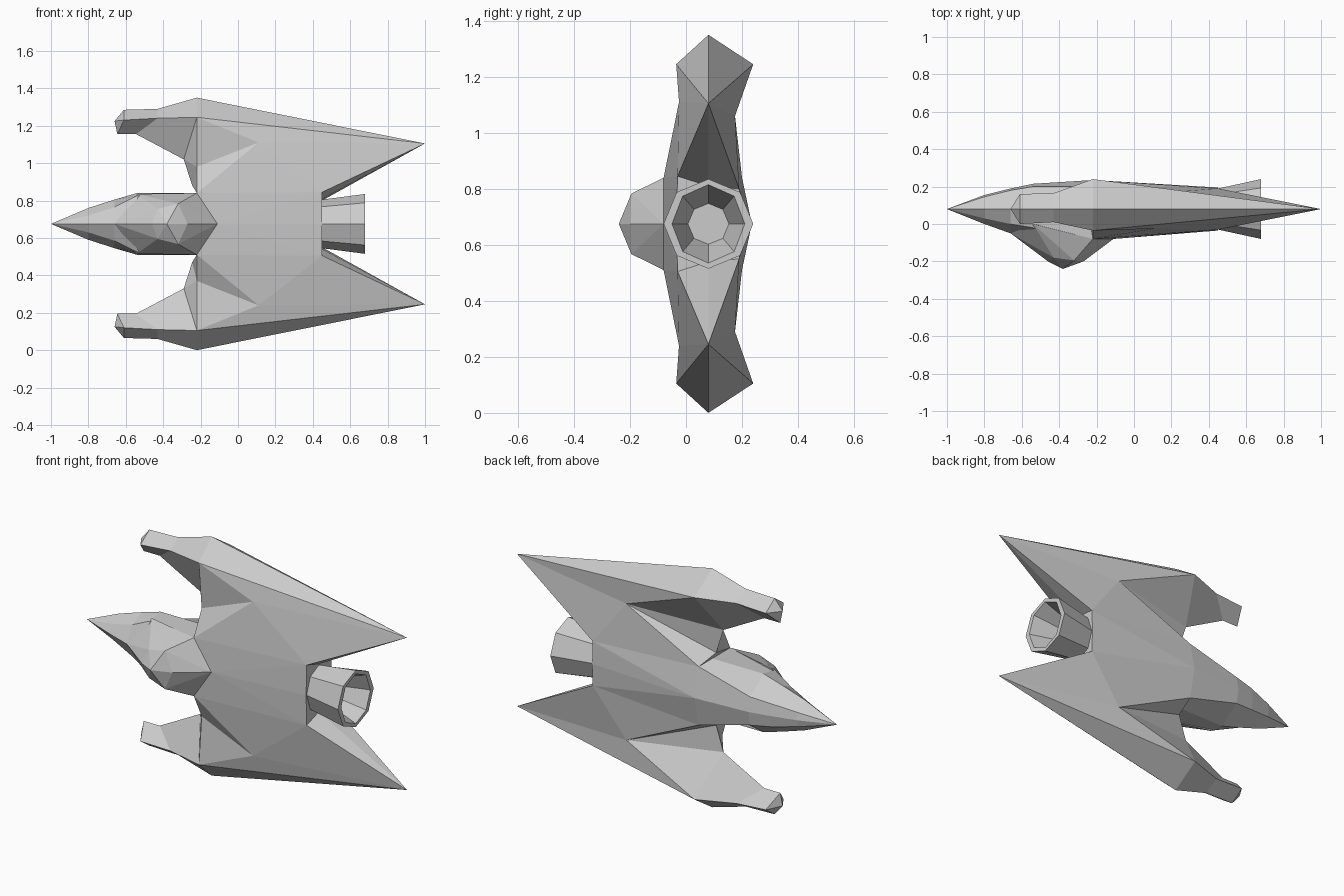
import bpy, bmesh, math

if "Cube" in bpy.data.objects:
    bpy.data.objects.remove(bpy.data.objects["Cube"])

MID = 0.675  # height of the mirror plane; all part coordinates are relative to it


def finish(name, bm, mirror=False):
    bmesh.ops.recalc_face_normals(bm, faces=bm.faces[:])
    me = bpy.data.meshes.new(name)
    bm.to_mesh(me)
    bm.free()
    ob = bpy.data.objects.new(name, me)
    ob.location.z = MID
    bpy.context.collection.objects.link(ob)
    if mirror:
        m = ob.modifiers.new("mirror", 'MIRROR')
        m.use_axis = (False, False, True)
        m.merge_threshold = 0.0005
    return ob


def named_mesh(name, points, faces):
    bm = bmesh.new()
    v = {k: bm.verts.new(p) for k, p in points.items()}
    for f in faces:
        bm.faces.new([v[k] for k in f.split()])
    return finish(name, bm, True)


# Wing with gun pod (upper half): O outer, V ventral, I inner, D dorsal
wing = {
    'A': (-.66, .08, .55),
    'O1': (-.61, .08, .61), 'V1': (-.61, .0, .555), 'I1': (-.645, .08, .48), 'D1': (-.61, .16, .555),
    'O2': (-.43, .08, .615), 'V2': (-.43, .01, .565), 'I2': (-.545, .08, .48), 'D2': (-.43, .165, .565),
    'O3': (-.22, .08, .675), 'V3': (-.22, -.035, .57), 'I3': (-.29, .08, .345), 'D3': (-.22, .24, .57),
    'T': (1.0, .08, .43), 'L': (-.245, .08, .205), 'M': (-.22, .08, .165),
    'V4': (-.22, -.01, .305), 'V5': (.11, -.025, .435), 'V6': (-.22, -.08, .165),
    'D5': (.25, .175, .385), 'D6': (-.22, .2, .165),
    'R': (.45, -.03, .17), 'E': (.45, .08, .135), 'Q': (.45, .19, .125),
    'K': (-.11, -.08, 0), 'KR': (.45, -.035, 0), 'S': (-.22, .235, 0), 'SR': (.45, .195, 0),
}
faces = []
for a, b in ('OV', 'VI', 'ID', 'DO'):
    faces.append(f'A {a}1 {b}1')
    for i in (1, 2):
        faces.append(f'{a}{i} {b}{i} {b}{i+1} {a}{i+1}')
faces += ['O3 V3 T', 'D3 O3 T',
          # ventral skin
          'V3 I3 V4', 'V4 I3 L', 'V4 L V6', 'L M V6', 'V3 V4 V5', 'V4 V6 V5',
          'V3 V5 T', 'V5 R T', 'V5 V6 R', 'V6 K R', 'K KR R',
          # dorsal skin, folded inwards between pod and fuselage
          'D3 I3 D5', 'I3 L D5', 'L D6 D5', 'L M D6', 'D3 D5 T', 'D5 Q T',
          'D5 D6 Q', 'D6 S Q', 'S SR Q',
          # trailing edge and stern
          'R E T', 'E Q T', 'R KR SR Q E']
named_mesh('wings_and_rear_hull', wing, faces)

# Forward fuselage: half sections (y, z) from spine round to keel
sections = [
    (-.80, [(.155, 0), (.145, .04), (.08, .085), (.03, .045), (.0, 0)]),
    (-.66, [(.19, 0), (.18, .065), (.08, .13), (0, .09), (-.05, 0)]),
    (-.54, [(.215, 0), (.2, .08), (.08, .165), (-.02, .15), (-.09, 0)]),
    (-.22, [(.235, 0), (.2, .165), (.08, .165), (-.08, .165), (-.08, 0)]),
]
bm = bmesh.new()
nose = bm.verts.new((-1, .08, 0))
rows = [[bm.verts.new((x, y, z)) for y, z in pts] for x, pts in sections]
for i in range(4):
    bm.faces.new((nose, rows[0][i], rows[0][i + 1]))
    for a, b in zip(rows, rows[1:]):
        bm.faces.new((a[i], a[i + 1], b[i + 1], b[i]))
finish('forward_fuselage', bm, True)

# Faceted canopy bulging from the front side
bm = bmesh.new()
for x, y, z in [(-.66, -.05, 0), (-.54, 0, .16), (-.22, -.08, .165), (-.11, -.08, 0),
                (-.46, -.2, 0), (-.27, -.2, 0), (-.43, -.18, .08), (-.32, -.195, .108),
                (-.38, -.24, 0)]:
    for s in ((1, -1) if z else (1,)):
        bm.verts.new((x, y, z * s))
bmesh.ops.convex_hull(bm, input=bm.verts[:])
finish('canopy', bm)

# Octagonal engine nozzle with recessed bore: (x, radius y, radius z)
bm = bmesh.new()
rings = []
for x, ry, rz in [(.43, .11, .13), (.45, .11, .13), (.68, .16, .16), (.68, .13, .14), (.5, .073, .073)]:
    rings.append([bm.verts.new((x, .08 + ry * math.cos(k * math.pi / 4), rz * math.sin(k * math.pi / 4)))
                  for k in range(8)])
for a, b in zip(rings, rings[1:]):
    for k in range(8):
        j = (k + 1) % 8
        bm.faces.new((a[k], a[j], b[j], b[k]))
bm.faces.new(rings[0])
bm.faces.new(rings[-1])
finish('engine_nozzle', bm)
